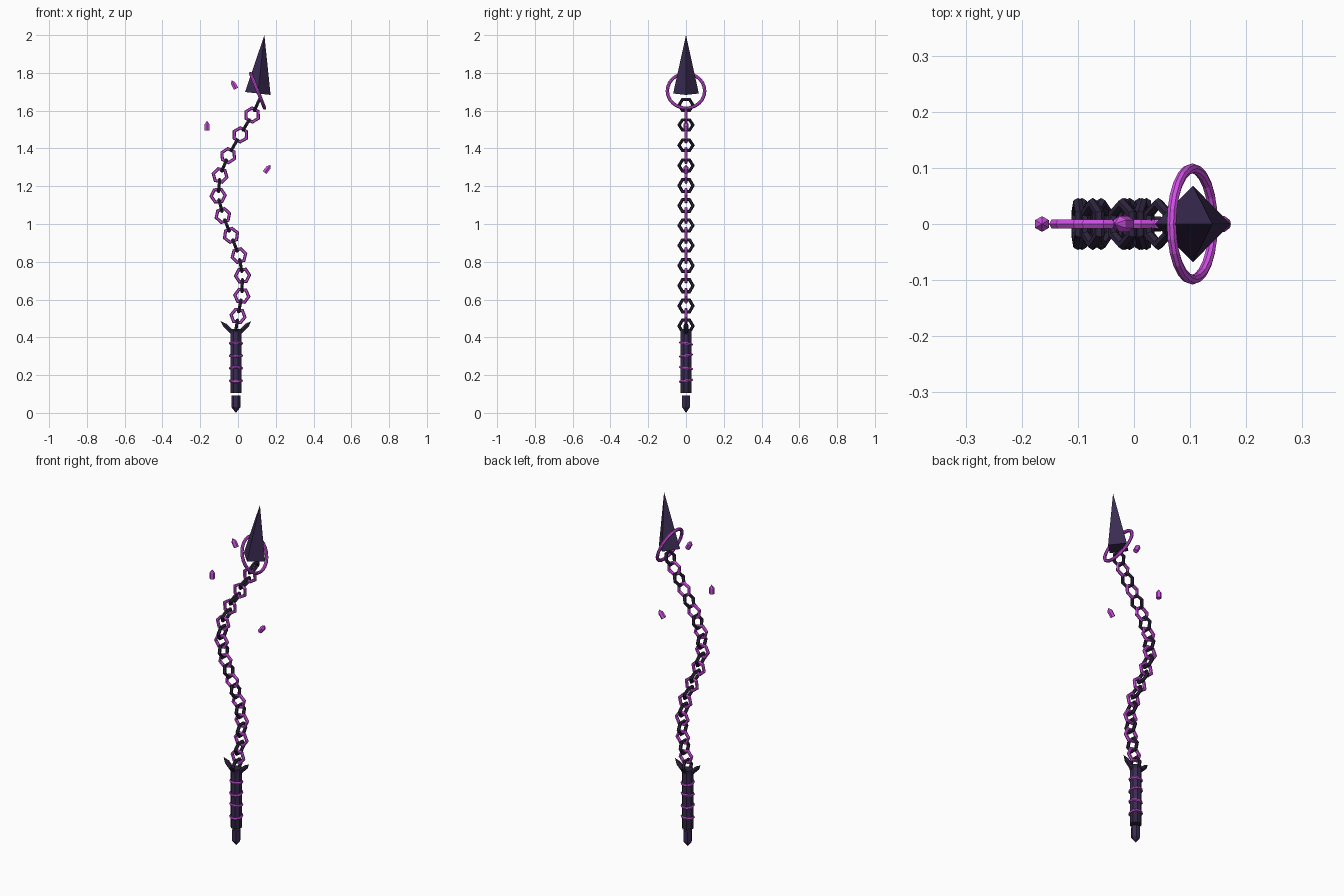
import bpy, bmesh, math
from mathutils import Matrix, Vector

if "Cube" in bpy.data.objects:
    bpy.data.objects.remove(bpy.data.objects["Cube"])


def material(name, rgb):
    m = bpy.data.materials.new(name)
    m.diffuse_color = (*rgb, 1)
    m.use_nodes = True
    m.node_tree.nodes["Principled BSDF"].inputs["Base Color"].default_value = m.diffuse_color
    return m


PURPLE = material("deep purple", (0.042, 0.024, 0.084))
DARK = material("dark violet", (0.028, 0.018, 0.048))
MAGENTA = material("magenta", (0.68, 0.085, 0.84))


def finish(name, bm, mat):
    bmesh.ops.recalc_face_normals(bm, faces=bm.faces)
    me = bpy.data.meshes.new(name)
    bm.to_mesh(me)
    bm.free()
    me.materials.append(mat)
    ob = bpy.data.objects.new(name, me)
    bpy.context.collection.objects.link(ob)
    return ob


def lathe(name, profile, sides, mat, loc, tilt=0, turn=0):
    """Faceted solid from (radius, height) pairs, leaning by tilt towards +x."""
    bm = bmesh.new()
    rings = []
    for r, z in profile:
        if r == 0:
            rings.append([bm.verts.new((0, 0, z))])
        else:
            angles = [math.tau * i / sides + math.radians(turn) for i in range(sides)]
            rings.append([bm.verts.new((r * math.cos(a), r * math.sin(a), z)) for a in angles])
    for a, b in zip(rings, rings[1:]):
        for i in range(sides):
            j = (i + 1) % sides
            quad = [a[i % len(a)], a[j % len(a)], b[j % len(b)], b[i % len(b)]]
            bm.faces.new(list(dict.fromkeys(quad)))
    for ring in (rings[0], rings[-1]):
        if len(ring) > 2:
            bm.faces.new(ring)
    ob = finish(name, bm, mat)
    ob.matrix_world = Matrix.Translation(loc) @ Matrix.Rotation(math.radians(tilt), 4, 'Y')
    return ob


def ring(name, major, minor, n, m, mat, matrix):
    """Faceted torus around local z."""
    bm = bmesh.new()
    grid = [[bm.verts.new(((major + minor * math.cos(math.tau * j / m)) * math.cos(math.tau * i / n),
                           (major + minor * math.cos(math.tau * j / m)) * math.sin(math.tau * i / n),
                           minor * math.sin(math.tau * j / m)))
             for j in range(m)] for i in range(n)]
    for i in range(n):
        for j in range(m):
            k, l = (i + 1) % n, (j + 1) % m
            bm.faces.new((grid[i][j], grid[k][j], grid[k][l], grid[i][l]))
    ob = finish(name, bm, mat)
    ob.matrix_world = matrix
    return ob


HX = -0.011  # handle axis

# Pommel, floating just below the grip
lathe("pommel", [(0, 0), (0.024, 0.03), (0.024, 0.092)], 6, PURPLE, (HX, 0, 0))

# Grip, end band and collar
lathe("grip_end", [(0.031, 0.105), (0.031, 0.165)], 8, DARK, (HX, 0, 0), turn=22.5)
lathe("grip", [(0.031, 0.165), (0.031, 0.43)], 8, PURPLE, (HX, 0, 0), turn=22.5)
lathe("collar", [(0.032, 0.425), (0.032, 0.445)], 8, DARK, (HX, 0, 0), turn=22.5)

# Slightly tilted bands around the grip
for i, z in enumerate((0.17, 0.237, 0.303, 0.368)):
    tilt = math.radians(9 if i % 2 == 0 else -9)
    ring(f"grip_band_{i}", 0.031, 0.0065, 12, 6, MAGENTA,
         Matrix.Translation((HX, 0, z)) @ Matrix.Rotation(tilt, 4, 'X'))

# Guard prongs
for side in (-1, 1):
    lathe(f"guard_prong_{'left' if side < 0 else 'right'}",
          [(0.013, 0), (0.013, 0.055), (0, 0.086)], 6, DARK,
          (HX + side * 0.02, 0, 0.425), tilt=side * 45, turn=90)

# Chain: magenta links at the path points, dark links between them and at the ends
path = [(0.000, 0.513), (0.020, 0.620), (0.024, 0.727), (0.005, 0.833), (-0.037, 0.940),
        (-0.080, 1.045), (-0.105, 1.150), (-0.095, 1.257), (-0.052, 1.362), (0.012, 1.472),
        (0.075, 1.577)]
path = [Vector((x, 0, z)) for x, z in path]
centres = [Vector((-0.008, 0, 0.460))]
for a, b in zip(path, path[1:]):
    centres += [a, (a + b) / 2]
centres += [path[-1], Vector((0.100, 0, 1.630))]
Y = Vector((0, 1, 0))
for i, c in enumerate(centres):
    along = (centres[min(i + 1, len(centres) - 1)] - centres[max(i - 1, 0)]).normalized()
    across = Y.cross(along)
    side = Y if i % 2 == 0 else across
    basis = Matrix((side, along, side.cross(along))).transposed().to_4x4()
    ring(f"chain_link_{i}", 0.037, 0.0095, 6, 6, DARK if i % 2 == 0 else MAGENTA,
         Matrix.Translation(c) @ basis)

# Spear blade and the ring hovering around its base
lathe("blade", [(0.068, 0), (0, 0.311)], 4, PURPLE, (0.105, 0, 1.691), tilt=6.4)
ring("blade_ring", 0.099, 0.009, 24, 8, MAGENTA,
     Matrix.Translation((0.104, 0, 1.705)) @ Matrix.Rotation(math.radians(68), 4, 'Y'))

# Floating shards
for i, (x, z, lean) in enumerate(((-0.022, 1.738, -28), (-0.164, 1.52, 0), (0.156, 1.292, 38))):
    lathe(f"floating_shard_{i}", [(0.014, -0.025), (0.014, 0.009), (0, 0.027)], 6, MAGENTA,
          (x, 0, z), tilt=lean, turn=90)
